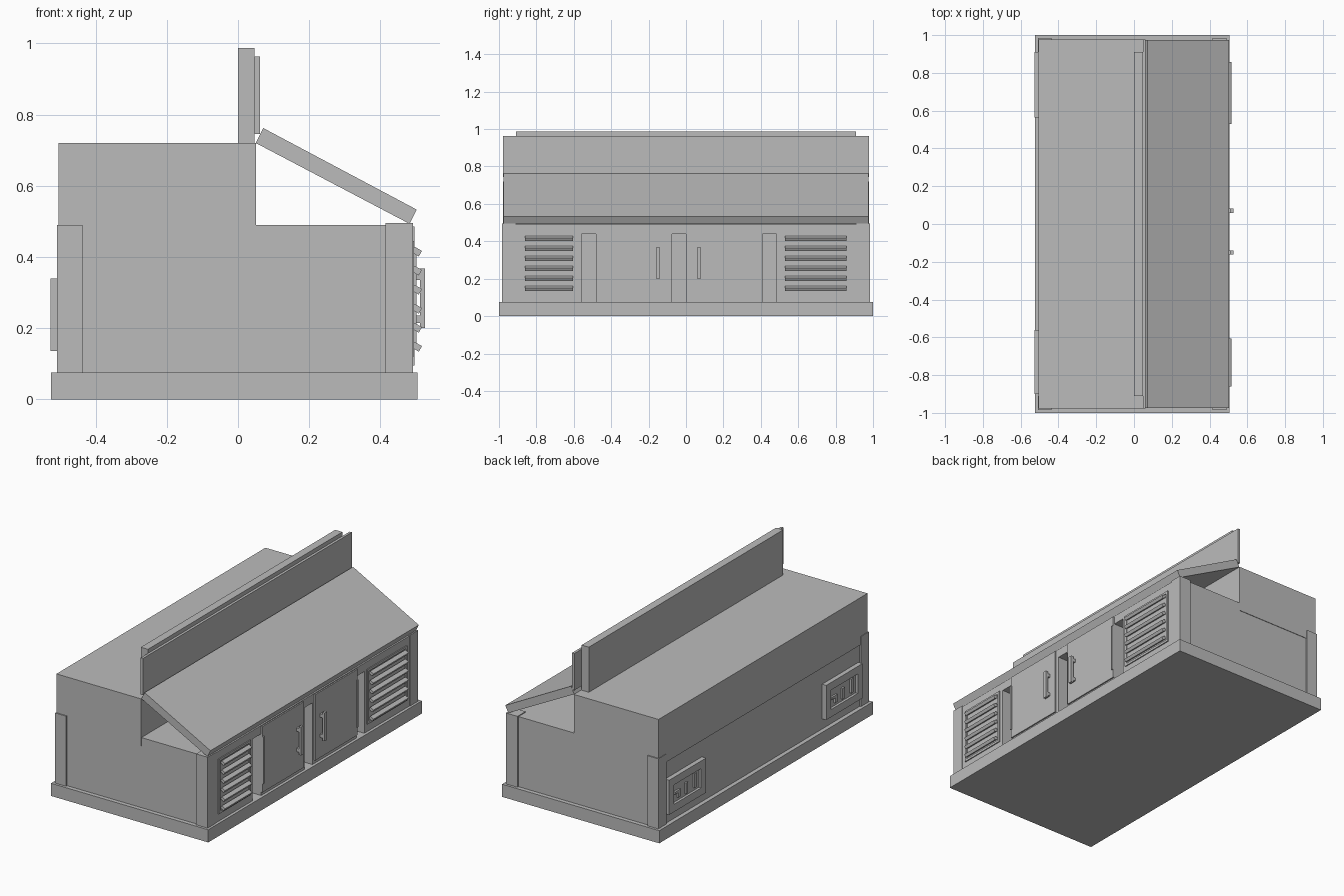
import bpy, bmesh, math
from mathutils import Matrix

if "Cube" in bpy.data.objects:
    bpy.data.objects.remove(bpy.data.objects["Cube"])

grey = bpy.data.materials.new("plain grey")
grey.diffuse_color = (0.5, 0.5, 0.5, 1)
grey.use_nodes = True
grey.node_tree.nodes["Principled BSDF"].inputs["Base Color"].default_value = grey.diffuse_color


def finish(name, bm):
    bmesh.ops.recalc_face_normals(bm, faces=bm.faces)
    mesh = bpy.data.meshes.new(name)
    bm.to_mesh(mesh)
    bm.free()
    mesh.materials.append(grey)
    ob = bpy.data.objects.new(name, mesh)
    bpy.context.collection.objects.link(ob)
    return ob


def box(name, x, y, z, tilt=0):
    """Box from (min, max) pairs, optionally tilted about its own y axis."""
    bm = bmesh.new()
    size = [b - a for a, b in (x, y, z)]
    mid = [(a + b) / 2 for a, b in (x, y, z)]
    m = Matrix.Translation(mid) @ Matrix.Rotation(tilt, 4, 'Y') @ Matrix.Diagonal((*size, 1))
    bmesh.ops.create_cube(bm, size=1, matrix=m)
    return finish(name, bm)


def extrude_y(name, profile, y0, y1):
    bm = bmesh.new()
    face = bm.faces.new([bm.verts.new((x, y0, z)) for x, z in profile])
    out = bmesh.ops.extrude_face_region(bm, geom=[face])
    verts = [v for v in out["geom"] if isinstance(v, bmesh.types.BMVert)]
    bmesh.ops.translate(bm, verts=verts, vec=(0, y1 - y0, 0))
    return finish(name, bm)


def rim(name, x, y, z, w):
    """Rectangular frame lying in the yz plane."""
    box(name + "_bottom", x, y, (z[0], z[0] + w))
    box(name + "_top", x, y, (z[1] - w, z[1]))
    box(name + "_side_a", x, (y[0], y[0] + w), (z[0] + w, z[1] - w))
    box(name + "_side_b", x, (y[1] - w, y[1]), (z[0] + w, z[1] - w))


# Base, lower body and raised rear housing
box("plinth", (-0.525, 0.505), (-1, 1), (0, 0.075))
box("lower_body", (-0.5, 0.42), (-0.975, 0.975), (0.075, 0.49))
box("rear_housing", (-0.505, 0.05), (-0.978, 0.978), (0.44, 0.72))

# Front wall with three open slots between its panels
slots = [(-0.56, -0.48), (-0.075, 0.0), (0.41, 0.485)]
edges = [-0.975] + [v for s in slots for v in s] + [0.975]
box("front_rail", (0.42, 0.488), (-0.975, 0.975), (0.44, 0.49))
for a, b in zip(edges[::2], edges[1::2]):
    box("front_panel", (0.42, 0.488), (a, b), (0.075, 0.44))

# Corner posts
for s in (-1, 1):
    y = sorted((s * 0.91, s * 0.985))
    box("front_post", (0.415, 0.491), y, (0.075, 0.495))
    box("rear_post", (-0.508, -0.437), y, (0.075, 0.49))

# Upright boards and sloping canopy
box("upright_back_board", (0.0, 0.047), (-0.91, 0.91), (0.72, 0.987))
box("upright_front_board", (0.047, 0.062), (-0.978, 0.978), (0.745, 0.963))
extrude_y("sloping_canopy", [(0.05, 0.72), (0.482, 0.493), (0.502, 0.533), (0.071, 0.762)],
          -0.975, 0.975)

# Doors with hinges and handles
for y, hinge, handle in (((-0.48, -0.095), -0.479, -0.15), ((0.015, 0.41), 0.399, 0.07)):
    box("door", (0.485, 0.496), y, (0.095, 0.485))
    box("door_hinge", (0.49, 0.502), (hinge, hinge + 0.01), (0.145, 0.425))
    h = (handle - 0.011, handle + 0.011)
    box("handle_grip", (0.511, 0.526), h, (0.2, 0.368))
    for z in (0.215, 0.335):
        box("handle_mount", (0.49, 0.515), h, (z, z + 0.02))

# Louvred vents on both ends of the front
for y in ((-0.86, -0.605), (0.53, 0.858)):
    rim("vent_rim", (0.486, 0.494), (y[0] - 0.022, y[1] + 0.022), (0.12, 0.445), 0.014)
    for i in range(6):
        z = 0.415 - i * 0.0535
        box("vent_slat", (0.49, 0.514), y, (z - 0.009, z + 0.009), math.radians(30))

# Rear service plates with raised bars in a shallow pocket
for y in ((-0.9, -0.56), (0.565, 0.91)):
    rim("service_plate", (-0.527, -0.499), y, (0.135, 0.34), 0.045)
    box("service_plate_back", (-0.512, -0.499), (y[0] + 0.04, y[1] - 0.04), (0.17, 0.305))
    c = (y[0] + y[1]) / 2
    bars = [(-0.08, 0.2, 0.285), (0.0, 0.195, 0.26), (0.07, 0.2, 0.245)]
    for dy, z0, z1 in bars:
        box("service_bar", (-0.523, -0.51), (c + dy - 0.01, c + dy + 0.01), (z0, z1))
    box("service_crossbar", (-0.523, -0.51), (c + 0.08, c + 0.11), (0.23, 0.245))
